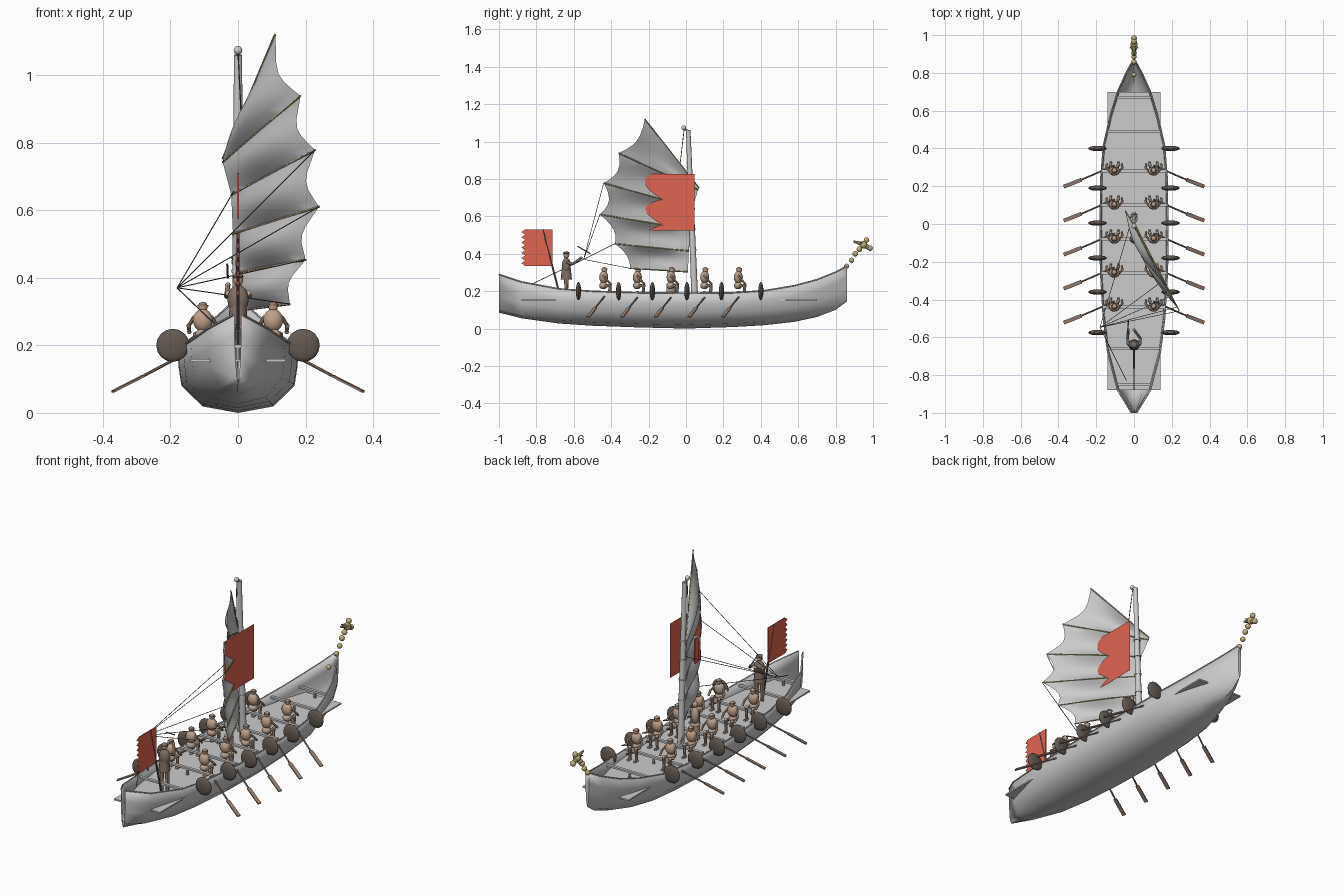
import bpy, bmesh, math
from mathutils import Vector as V, Matrix

if "Cube" in bpy.data.objects:
    bpy.data.objects.remove(bpy.data.objects["Cube"])

def mat(name, c):
    m = bpy.data.materials.new(name)
    m.diffuse_color = (*c, 1)
    m.use_nodes = True
    m.node_tree.nodes["Principled BSDF"].inputs["Base Color"].default_value = m.diffuse_color
    return m

SKIN = mat("skin", (0.52, 0.36, 0.26))
WOOD = mat("brown_wood", (0.33, 0.22, 0.16))
DARK = mat("dark_hide", (0.13, 0.10, 0.08))
CLOTH = mat("brown_cloth", (0.22, 0.16, 0.13))
RED = mat("red_cloth", (0.75, 0.13, 0.08))
GOLD = mat("gold", (0.55, 0.43, 0.20))

def ball(bm, c, s, seg=14):
    s = (s, s, s) if isinstance(s, (int, float)) else s
    bmesh.ops.create_uvsphere(bm, u_segments=seg, v_segments=8, radius=1,
                              matrix=Matrix.Translation(c) @ Matrix.Diagonal((*s, 1)))

def rod(bm, a, b, r1, r2=None, seg=8):
    a, b = V(a), V(b)
    d = b - a
    m = Matrix.Translation((a + b) / 2) @ d.to_track_quat('Z', 'Y').to_matrix().to_4x4()
    bmesh.ops.create_cone(bm, cap_ends=True, segments=seg, radius1=r1,
                          radius2=r1 if r2 is None else r2, depth=d.length, matrix=m)

def box(bm, c, s):
    bmesh.ops.create_cube(bm, size=1, matrix=Matrix.Translation(c) @ Matrix.Diagonal((*s, 1)))

def finish(bm, name, m=None, smooth=True, normals=False):
    if normals:
        bmesh.ops.recalc_face_normals(bm, faces=bm.faces)
    me = bpy.data.meshes.new(name)
    bm.to_mesh(me)
    bm.free()
    if m:
        me.materials.append(m)
    o = bpy.data.objects.new(name, me)
    bpy.context.collection.objects.link(o)
    if smooth:
        bpy.ops.object.select_all(action='DESELECT')
        o.select_set(True)
        bpy.context.view_layer.objects.active = o
        bpy.ops.object.shade_smooth_by_angle(angle=math.radians(40))
    return o

def copy(o, loc, flip=1):
    c = bpy.data.objects.new(o.name, o.data)
    c.location = loc
    c.scale = (flip, 1, 1)
    bpy.context.collection.objects.link(c)

def grid(bm, rows):
    vs = [[bm.verts.new(p) for p in r] for r in rows]
    for a, b in zip(vs, vs[1:]):
        for i in range(len(a) - 1):
            bm.faces.new((a[i], a[i + 1], b[i + 1], b[i]))

# hull shell: y, half width, keel z, sheer z (stern end open)
ST = [(-1, .014, .085, .29), (-.88, .088, .055, .25), (-.68, .14, .027, .213),
      (-.5, .163, .015, .2), (-.25, .178, .006, .192), (0, .18, 0, .19), (.25, .176, .008, .192),
      (.42, .162, .018, .203), (.58, .125, .036, .23), (.7, .088, .062, .262),
      (.8, .043, .1, .302), (.86, .01, .145, .335)]
PROF = [(1, 1), (.975, .7), (.93, .42), (.58, .1), (0, 0)]
def half_width(y):
    for a, b in zip(ST, ST[1:]):
        if a[0] <= y <= b[0]:
            return a[1] + (b[1] - a[1]) * (y - a[0]) / (b[0] - a[0])
bm = bmesh.new()
rows = []
for y, w, k, s in ST:
    side = [(w * a, y, k + (s - k) * b) for a, b in PROF]
    rows.append(side + [(-x, y, z) for x, y, z in side[-2::-1]])
grid(bm, rows)
bm.faces.new([bm.verts.new(p) for p in rows[-1]])
bmesh.ops.remove_doubles(bm, verts=bm.verts, dist=1e-5)
hull = finish(bm, "hull", normals=True)
sol = hull.modifiers.new("thickness", 'SOLIDIFY')
sol.thickness = 0.006

# gunwale rails
bm = bmesh.new()
for s in (1, -1):
    for a, b in zip(ST, ST[1:]):
        rod(bm, (s * a[1], a[0], a[3]), (s * b[1], b[0], b[3]), .0035, seg=6)
finish(bm, "gunwale")

# deck slab and floor boards filling the hull outline
bm = bmesh.new()
box(bm, (0, -.09, .155), (.28, 1.58, .008))
ys = [s[0] for s in ST[1:-2]]
grid(bm, [[(-half_width(y) * .95, y, .161), (half_width(y) * .95, y, .161)] for y in ys])
finish(bm, "deck", smooth=False)

# thwarts and their posts
ROWS = [.28, .1, -.08, -.26, -.44]
bm = bmesh.new()
for y in [.67, .49, -.66, -.85] + ROWS:
    box(bm, (0, y, .197), (2 * half_width(y) - .01, .016, .01))
    rod(bm, (0, y, .155), (0, y, .194), .007)
finish(bm, "thwarts", smooth=False)

# mast with ball top and rings
bm = bmesh.new()
rod(bm, (0, .047, .155), (0, .012, 1.06), .018, .012, 12)
ball(bm, (0, -.012, 1.073), .013)
rod(bm, (0, .012, 1.055), (0, -.012, 1.07), .006)
for z in (.42, .53, .64, .74):
    y = .047 - .035 * (z - .155) / .905
    rod(bm, (0, y, z - .004), (0, y, z + .004), .019, seg=12)
finish(bm, "mast")

# battened sail: luff and leech end of each batten, panels bellying to port
BAT = [((-.045, .07, .752), (.11, -.22, 1.12)), ((-.045, .065, .742), (.185, -.36, .938)),
       ((-.02, .035, .645), (.228, -.44, .778)), ((-.015, .025, .53), (.24, -.46, .61)),
       ((-.005, .015, .415), (.2, -.38, .453)), ((0, .01, .303), (.153, -.3, .322))]
NRM = V((-.88, -.46, 0))
def sail_pt(i, t, u):
    j = min(i + 1, len(BAT) - 1)
    a = V(BAT[i][0]).lerp(V(BAT[j][0]), t)
    b = V(BAT[i][1]).lerp(V(BAT[j][1]), t)
    sag = math.sin(math.pi * t)
    u *= 1 - .09 * sag
    return a.lerp(b, u) + NRM * math.sin(math.pi * u) * .042 * sag
bm = bmesh.new()
grid(bm, [[sail_pt(i, t / 6, u / 10) for u in range(11)]
          for i in range(5) for t in range(6)] + [[sail_pt(5, 0, u / 10) for u in range(11)]])
finish(bm, "sail")
bm = bmesh.new()
for a, b in BAT:
    rod(bm, a, b, .0035, seg=6)
finish(bm, "battens", GOLD)

# ropes gathering at the sheet point, and the halyard
bm = bmesh.new()
P = (-.18, -.547, .37)
for _, e in BAT[2:]:
    rod(bm, P, e, .0016, seg=5)
rod(bm, P, (-.01, .03, .66), .0016, seg=5)
rod(bm, P, (-.04, -.83, .235), .002, seg=5)
rod(bm, (0, -.01, 1.065), sail_pt(0, 0, .35), .002, seg=5)
finish(bm, "ropes", DARK)

# main banner, a thin sheet passing through the bellied sail panels
bm = bmesh.new()
grid(bm, [[(.066, .045, .825), (.066, -.22, .825)], [(.066, .045, .525), (.066, -.22, .525)]])
finish(bm, "main_banner", RED, False)
bm = bmesh.new()
box(bm, (0, -.09, .643), (.007, .03, .135))
finish(bm, "small_pennant", RED, False)

# stern flag, serrated, on a leaning pole
bm = bmesh.new()
tail = [(-.86 - .02 * (i % 2), .53 - .195 * i / 14) for i in range(15)]
f = bm.faces.new([bm.verts.new((-.003, y, z)) for y, z in [(-.715, .335), (-.715, .53)] + tail])
ext = bmesh.ops.extrude_face_region(bm, geom=[f])
bmesh.ops.translate(bm, vec=(.006, 0, 0), verts=[v for v in ext['geom'] if isinstance(v, bmesh.types.BMVert)])
finish(bm, "stern_flag", RED, False, True)
bm = bmesh.new()
rod(bm, (0, -.67, .16), (0, -.765, .53), .005)
finish(bm, "flag_pole", DARK)

# shields along both rails
bm = bmesh.new()
ball(bm, (0, 0, 0), (.049, .014, .049), 20)
shield = finish(bm, "shield", DARK)
shield.location = (.193, .4, .2)
YS = [.4, .19, .005, -.18, -.36, -.575]
for y in YS:
    for s in (1, -1):
        if (y, s) != (.4, 1):
            copy(shield, (s * .193, y, .2))

# seated rower: body, headband and oar, copied to both sides
bm = bmesh.new()
ball(bm, (0, 0, .274), (.03, .024, .034))
ball(bm, (0, -.002, .23), (.024, .022, .02))
ball(bm, (0, .004, .313), (.014, .015, .016))
for s in (1, -1):
    leg = [(s * .014, 0, .225), (s * .02, .034, .232), (s * .02, .03, .165)]
    arm = [(s * .026, 0, .282), (s * .042, .018, .258), (s * .04, .036, .24)]
    for pts, r in ((leg, .009), (arm, .0065)):
        for a, b in zip(pts, pts[1:]):
            rod(bm, a, b, r, r * .8)
        for p in pts:
            ball(bm, p, r, 8)
    rod(bm, leg[2], (s * .02, .05, .165), .007)
rower = finish(bm, "rower", SKIN)
bm = bmesh.new()
rod(bm, (0, .004, .315), (0, .004, .32), .016, seg=12)
ball(bm, (0, .003, .321), (.013, .013, .007))
band = finish(bm, "headband", WOOD)
bm = bmesh.new()
h, n, e = V((0, .03, .203)), V((.175, -.046, .11)), V((.267, -.082, .063))
rod(bm, h, n, .0045)
q = (e - n).to_track_quat('Z', 'Y').to_matrix().to_4x4()
bmesh.ops.create_cube(bm, size=1, matrix=Matrix.Translation((n + e) / 2) @ q
                      @ Matrix.Diagonal((.02, .006, (e - n).length, 1)))
oar = finish(bm, "oar", WOOD)
for o in (rower, band, oar):
    o.location = (.104, ROWS[0], 0)
    for y in ROWS:
        for s in (1, -1):
            if (y, s) != (ROWS[0], 1):
                copy(o, (s * .104, y, 0), s)

# standing helmsman
hy = -.64
bm = bmesh.new()
ball(bm, (0, hy, .393), (.015, .016, .018))
for s in (1, -1):
    rod(bm, (s * .016, hy, .28), (s * .018, hy, .16), .012, .009)
    rod(bm, (s * .03, hy, .355), (s * .034, hy + .035, .345), .008)
    rod(bm, (s * .034, hy + .035, .345), (s * .015 - .015, hy + .08, .378), .007)
    ball(bm, (s * .015 - .015, hy + .08, .378), .008, 8)
finish(bm, "helmsman", SKIN)
bm = bmesh.new()
ball(bm, (0, hy, .335), (.032, .024, .045))
rod(bm, (0, hy, .262), (0, hy, .32), .03, .024, 12)
ball(bm, (0, hy, .403), (.017, .017, .009))
rod(bm, (-.032, hy + .06, .44), (-.03, hy + .13, .4), .003)
finish(bm, "helmsman_tunic", CLOTH)

# drum and lookout behind the mast
bm = bmesh.new()
rod(bm, (0, -.08, .158), (0, -.08, .24), .024, seg=14)
ball(bm, (0, -.08, .29), (.022, .02, .045))
ball(bm, (0, -.08, .35), (.014, .014, .017))
finish(bm, "lookout", SKIN)

# gilded bow figure: beaded neck, head, horns
bm = bmesh.new()
for y, z, r in [(.79, .285, .013), (.858, .333, .014), (.885, .365, .014), (.905, .4, .015),
                (.927, .424, .015), (.95, .448, .02), (.965, .473, .015)]:
    ball(bm, (0, y, z), r)
rod(bm, (0, .95, .448), (0, .99, .425), .013, .012)
rod(bm, (0, .95, .45), (0, .895, .466), .013, .005)
ball(bm, (0, .984, .43), .015)
for s in (1, -1):
    rod(bm, (s * .006, .95, .455), (s * .022, .93, .46), .007, .002)
finish(bm, "bow_figure", GOLD)
